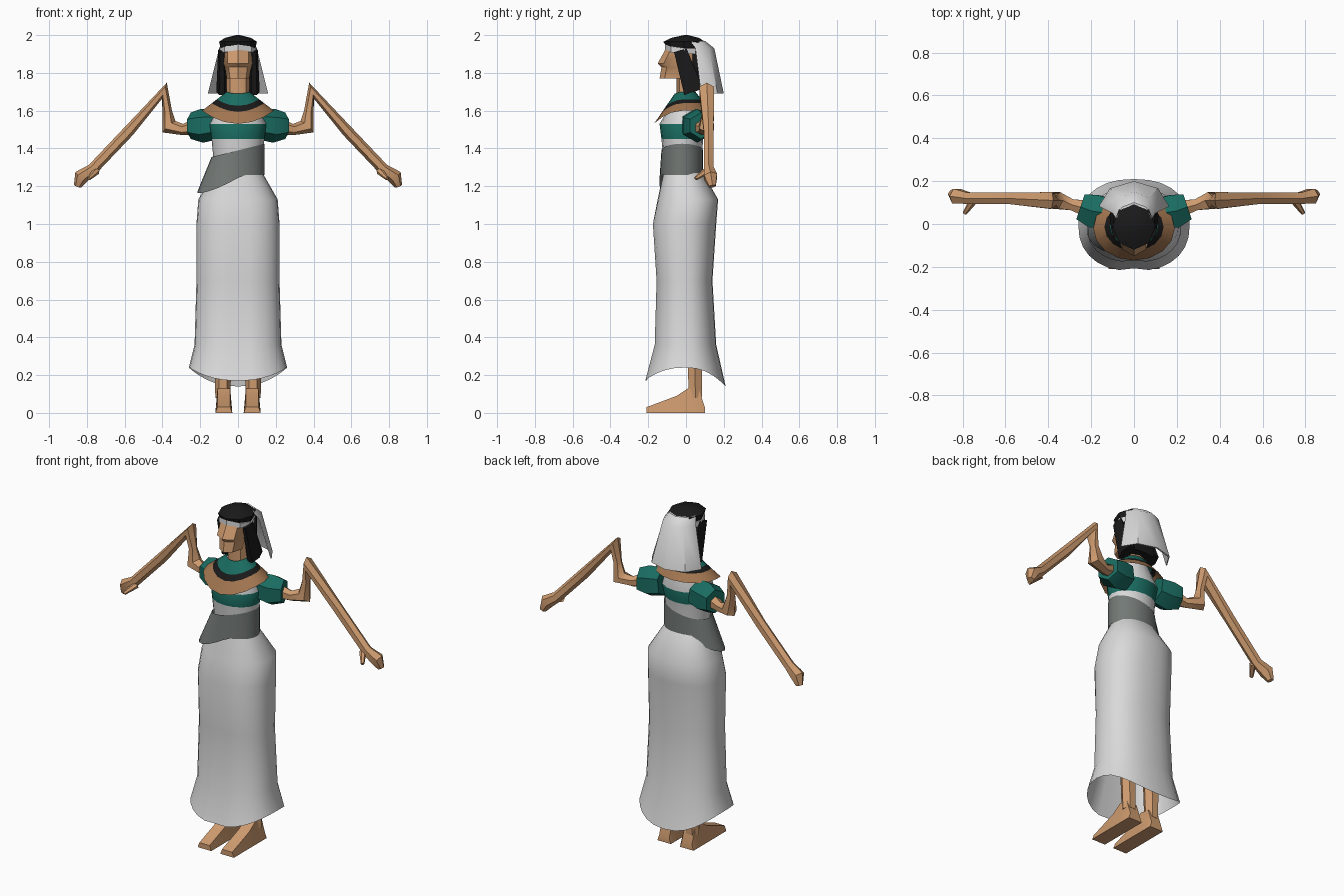
import bpy, bmesh, math
from mathutils import Vector

cube = bpy.data.objects.get("Cube")
if cube:
    bpy.data.objects.remove(cube, do_unlink=True)


def material(name, red, green, blue):
    made = bpy.data.materials.new(name)
    made.use_nodes = True
    colour = (red, green, blue, 1)
    made.diffuse_color = colour
    made.node_tree.nodes["Principled BSDF"].inputs["Base Color"].default_value = colour
    return made


skin = material("skin", .62, .33, .16)
white = material("white cloth", .7, .7, .7)
teal = material("teal cloth", .01, .15, .12)
tan = material("tan leather", .36, .18, .08)
black = material("black hair", .01, .01, .01)
grey = material("grey sash", .17, .19, .18)


def power(value, exponent):
    return math.copysign(abs(value) ** exponent, value)


def ring(width, front, back, height, sides=8, squareness=2):
    """Horizontal rounded loop; height may be a (front, side, back) triple."""
    middle, depth = (front + back) / 2, (back - front) / 2
    points = []
    for step in range(sides):
        angle = math.tau * step / sides
        across, along = math.cos(angle), math.sin(angle)
        level = height
        if isinstance(height, tuple):
            end = height[0] if along < 0 else height[2]
            level = height[1] + (end - height[1]) * along * along
        points.append(Vector((width * power(across, 2 / squareness),
                              middle + depth * power(along, 2 / squareness), level)))
    return points


def loft(name, rings, materials, bands=None, caps=True, mirror=1):
    """Skin consecutive loops; bands gives a material slot for each strip."""
    bm = bmesh.new()
    loops = [[bm.verts.new((mirror * p.x, p.y, p.z)) for p in points] for points in rings]
    for strip, (lower, upper) in enumerate(zip(loops, loops[1:])):
        for i, vert in enumerate(lower):
            face = bm.faces.new((lower[i - 1], vert, upper[i], upper[i - 1]))
            face.material_index = bands[strip] if bands else 0
    if caps:
        bm.faces.new(loops[0])
        bm.faces.new(loops[-1])
    bmesh.ops.recalc_face_normals(bm, faces=bm.faces)
    mesh = bpy.data.meshes.new(name)
    bm.to_mesh(mesh)
    bm.free()
    for item in materials:
        mesh.materials.append(item)
    part = bpy.data.objects.new(name, mesh)
    bpy.context.collection.objects.link(part)
    bpy.ops.object.select_all(action='DESELECT')
    part.select_set(True)
    bpy.context.view_layer.objects.active = part
    bpy.ops.object.shade_smooth_by_angle(angle=math.radians(40))


def limb(name, joints, item, mirror, stretch=1):
    """Six-sided tube through (x, y, z, radius) joints, mitred at each bend."""
    centres = [Vector(joint[:3]) for joint in joints]
    directions = [(b - a).normalized() for a, b in zip(centres, centres[1:])]
    rings = []
    for i, (centre, joint) in enumerate(zip(centres, joints)):
        before = directions[max(i - 1, 0)]
        after = directions[min(i, len(directions) - 1)]
        tangent = (before + after).normalized()
        out = tangent.cross(Vector((0, 1, 0))).normalized()
        sideways = out.cross(tangent) * stretch
        angles = [math.tau * step / 6 for step in range(6)]
        rings.append([centre + joint[3] * (out * math.cos(angle) + sideways * math.sin(angle))
                      for angle in angles])
    loft(name, rings, [item], mirror=mirror)


# Long skirt with a shallow front fold and a dipping hem
skirt = [ring(*row, sides=28, squareness=2.3) for row in (
    (.26, -.22, .21, (.17, .24, .14)),
    (.23, -.17, .16, .36),
    (.22, -.16, .14, .7),
    (.22, -.18, .16, 1),
    (.21, -.15, .17, 1.13),
    (.13, -.12, .09, 1.27))]
for loop in skirt[:4]:
    for point in loop:
        if point.y < 0:
            point.y *= 1 - .06 * math.exp(-(point.x / .04) ** 2)
loft("skirt", skirt, [white], caps=False)

# Torso with a teal chest band
loft("torso", [ring(*row, sides=16) for row in (
    (.12, -.11, .08, 1.24),
    (.14, -.13, .09, 1.45),
    (.15, -.14, .11, 1.53),
    (.07, -.05, .06, 1.68))], [white, teal], bands=(0, 1, 0))

# Waist sash: slanted top edge, lower edge flaring to a flap on one hip
sash_top = ring(.14, -.13, .09, 1.39, sides=24)
sash_bottom = [point.copy() for point in sash_top]
flap_direction = Vector((-.9, -.4, 0))
for upper, lower in zip(sash_top, sash_bottom):
    upper.z += upper.x / 4
    facing = Vector((lower.x, lower.y, 0)).normalized().dot(flap_direction)
    pull = max(0, facing) ** 2
    lower.z = 1.26 - pull / 10
    lower.x *= 1 + .6 * pull
    lower.y *= 1 + .3 * pull
loft("waist_sash", [sash_bottom, sash_top], [grey], caps=False)


# Broad collar in three bands, spreading evenly from neck to shoulders
def collar_edge(spread):
    drop = spread / 10
    return ring(.06 + .13 * spread, -.06 - .11 * spread, .05 + .08 * spread,
                (1.69 - .16 * spread, 1.7 - drop, 1.7 - drop), sides=16)


loft("collar", [collar_edge(spread) for spread in (0, .4, .6, 1)],
     [teal, black, tan], bands=(0, 1, 2), caps=False)

# Neck and angular head
loft("neck", [ring(.06, -.05, .05, height) for height in (1.66, 1.8)], [skin])
loft("head", [ring(*row) for row in (
    (.06, -.14, .04, 1.77),
    (.07, -.13, .06, 1.83),
    (.08, -.15, .07, 1.85),
    (.08, -.1, .08, 1.94))], [skin])

# Headband, crown of the hair and back hair
loft("headband", [ring(.1, -.11, .09, (height + .02, height, height))
                  for height in (1.9, 1.93)], [white])
loft("hair_crown", [ring(*row) for row in (
    (.09, -.11, .09, (1.95, 1.92, 1.93)),
    (.1, -.12, .1, 1.965),
    (.07, -.08, .07, 1.985),
    (.01, -.01, .01, 2))], [black])
loft("back_hair", [ring(.08, .03, .09, height, squareness=4) for height in (1.71, 1.93)], [black])


# Veil: thin ridged sheet hanging behind the head
def veil_edge(width, front, back, height):
    corner = front + .7 * (back - front)
    across = (-width, -.7 * width, 0, .7 * width, width)
    along = (front, corner, back, corner, front)
    outer = [Vector((x, y, height)) for x, y in zip(across, along)]
    return outer + [point - Vector((0, .01, 0)) for point in reversed(outer)]


loft("veil", [veil_edge(*row) for row in (
    (.16, .09, .2, 1.69),
    (.1, .06, .15, 1.93),
    (.08, .03, .1, 1.97))], [white])

# Arm folds up at the elbow, then reaches down and out to the hand
arm = ((.13, .05, 1.54, .06),
       (.29, .09, 1.5, .03),
       (.365, .11, 1.515, .045),
       (.375, .11, 1.6, .025),
       (.39, .11, 1.705, .045),
       (.58, .12, 1.49, .03),
       (.77, .12, 1.29, .03),
       (.83, .13, 1.25, .04),
       (.85, .14, 1.2, .02))
sleeve = ((.11, .05, 1.53, .08), (.19, .06, 1.52, .09), (.25, .08, 1.52, .07))
thumb = ((.75, .11, 1.28, .02), (.79, .05, 1.24, .01))
leg = ((.08, .05, .08, .04), (.08, .04, .6, .05))
hair_lock = ((.085, -.03, 1.92, .02), (.085, .04, 1.7, .03))
foot_profile = ((-.21, .03), (-.05, .09), (.01, .13), (.07, .12), (.1, .03))


def foot_section(along, height):
    """Four-cornered slice of the foot, narrower on top."""
    inner, outer = .03, .12
    bevel = (outer - inner) / 8
    return [Vector((inner, along, 0)), Vector((outer, along, 0)),
            Vector((outer - bevel, along, height)), Vector((inner + bevel, along, height))]


# Mirrored limbs and side locks
for label, mirror in (("left", 1), ("right", -1)):
    limb(label + "_arm", arm, skin, mirror)
    limb(label + "_sleeve", sleeve, teal, mirror)
    limb(label + "_thumb", thumb, skin, mirror)
    limb(label + "_leg", leg, skin, mirror)
    limb(label + "_hair_lock", hair_lock, black, mirror, stretch=2)
    loft(label + "_foot", [foot_section(*row) for row in foot_profile], [skin], mirror=mirror)
